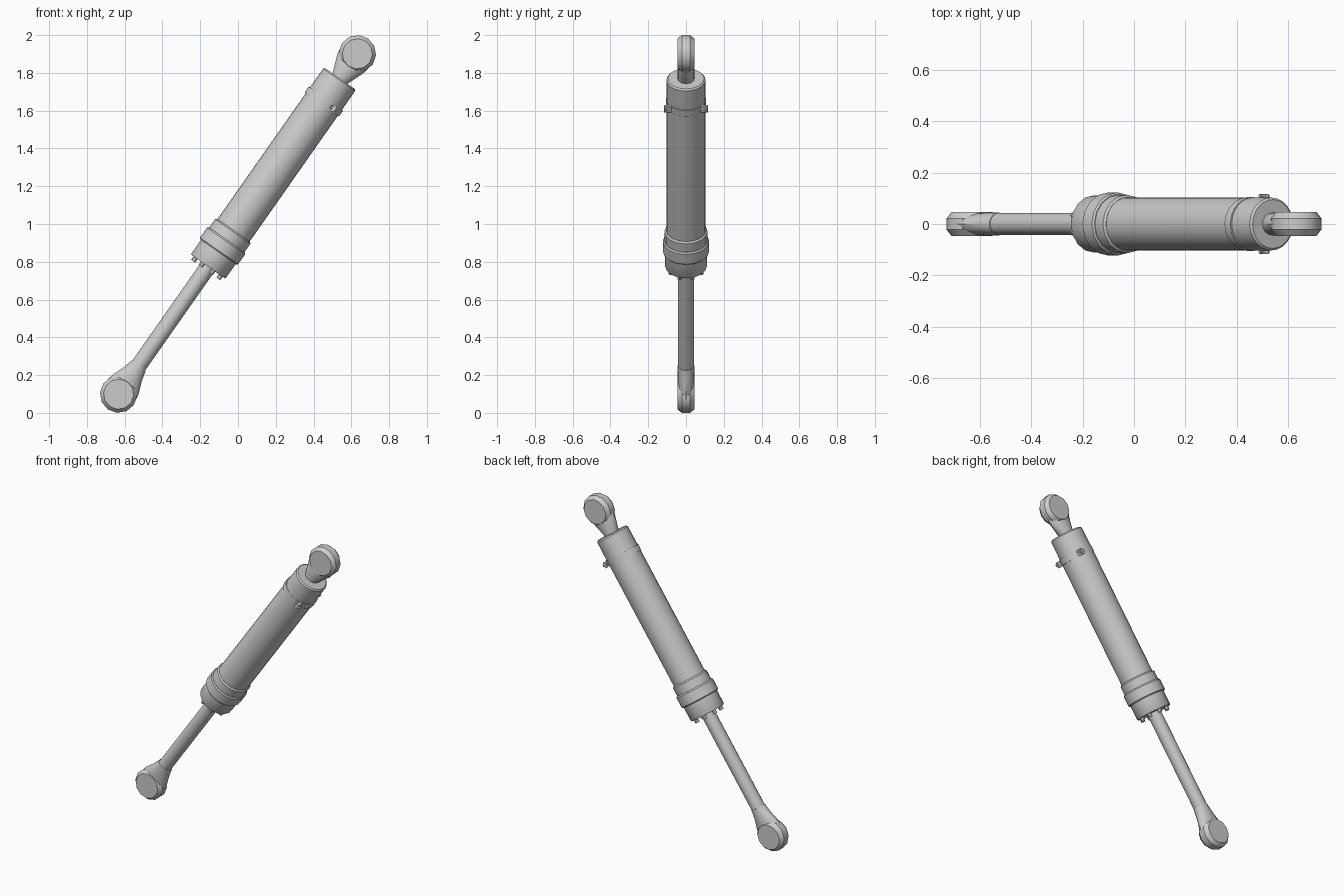
import bpy, bmesh, math
from mathutils import Matrix, Vector

if "Cube" in bpy.data.objects:
    bpy.data.objects.remove(bpy.data.objects["Cube"])

# Cylinder frame: local z runs from the lower eye to the upper eye
LOW, HIGH = Vector((-0.632, 0, 0.099)), Vector((0.632, 0, 1.901))
AXIS = HIGH - LOW
L = AXIS.length
FRAME = Matrix.Translation(LOW) @ Matrix.Rotation(math.atan2(AXIS.x, AXIS.z), 4, 'Y')


def finish(name, bm, local=Matrix()):
    bmesh.ops.remove_doubles(bm, verts=bm.verts, dist=1e-5)
    bmesh.ops.recalc_face_normals(bm, faces=bm.faces)
    me = bpy.data.meshes.new(name)
    bm.to_mesh(me)
    bm.free()
    ob = bpy.data.objects.new(name, me)
    bpy.context.collection.objects.link(ob)
    ob.matrix_world = FRAME @ local
    bpy.ops.object.select_all(action='DESELECT')
    ob.select_set(True)
    bpy.context.view_layer.objects.active = ob
    bpy.ops.object.shade_smooth_by_angle(angle=math.radians(34))
    return ob


def loft(name, rings, sides, local=Matrix()):
    """Capped stack of ellipses: (z, x radius, y radius)."""
    bm = bmesh.new()
    loops = []
    for z, rx, ry in rings:
        loops.append([bm.verts.new((rx * math.cos(a), ry * math.sin(a), z))
                      for a in (2 * math.pi * i / sides for i in range(sides))])
    for a, b in zip(loops, loops[1:]):
        for i in range(sides):
            j = (i + 1) % sides
            bm.faces.new((a[i], a[j], b[j], b[i]))
    bm.faces.new(loops[0])
    bm.faces.new(loops[-1])
    return finish(name, bm, local)


def lathe(name, profile, sides, local=Matrix()):
    return loft(name, [(z, r, r) for z, r in profile], sides, local)


# Piston rod
lathe("piston_rod", [(0.05, 0.043), (0.95, 0.043)], 16)

# Main barrel with slightly chamfered upper end
lathe("barrel", [(0.86, 0.104), (1.92, 0.104), (2.033, 0.103), (2.041, 0.095)], 24)

# Gland: bolted cap, wide collar and rear sleeve
lathe("gland_cap", [(0.825, 0.108), (0.832, 0.112), (0.935, 0.112)], 16)
lathe("gland_collar", [(0.92, 0.118), (0.926, 0.123), (0.99, 0.123), (0.998, 0.117)], 16)
lathe("gland_sleeve", [(0.99, 0.114), (1.052, 0.114), (1.06, 0.106)], 16)

# Gland bolts
for i in range(8):
    a = 2 * math.pi * (i + 0.5) / 8
    spot = Matrix.Translation((0.088 * math.cos(a), 0.088 * math.sin(a), 0))
    lathe("gland_bolt_%d" % (i + 1), [(0.803, 0.013), (0.83, 0.013)], 6, spot)

# Clamp band, slightly oval so it stands proud mostly above and below
loft("clamp_band", [(1.873, 0.111, 0.105), (1.912, 0.111, 0.105)], 20)

# Clamp lugs with bolts, both sides
for side, label in ((-1, "front"), (1, "back")):
    bm = bmesh.new()
    bmesh.ops.create_cube(bm, size=1, matrix=Matrix.Translation((0.064, side * 0.097, 1.892))
                          @ Matrix.Diagonal((0.018, 0.04, 0.036, 1)))
    finish("clamp_lug_" + label, bm)
    lathe("clamp_bolt_" + label, [(-0.021, 0.008), (0.021, 0.008)], 6,
          Matrix.Translation((0.064, side * 0.108, 1.892)) @ Matrix.Rotation(math.pi / 2, 4, 'Y'))

# Eye ends: chamfered solid disc plus tapering neck
for label, z, d, reach in (("lower", 0, 1, 0.185), ("upper", L, -1, L - 2.035)):
    lathe(label + "_eye",
          [(-0.046, 0.08), (-0.022, 0.099), (0.022, 0.099), (0.046, 0.08)], 12,
          Matrix.Translation((0, 0, z)) @ Matrix.Rotation(math.pi / 2, 4, 'X'))
    loft(label + "_eye_neck",
         [(z + d * 0.0, 0.096, 0.04), (z + d * 0.06, 0.087, 0.044),
          (z + d * 0.13, 0.06, 0.045), (z + d * reach, 0.046, 0.044)], 16)
